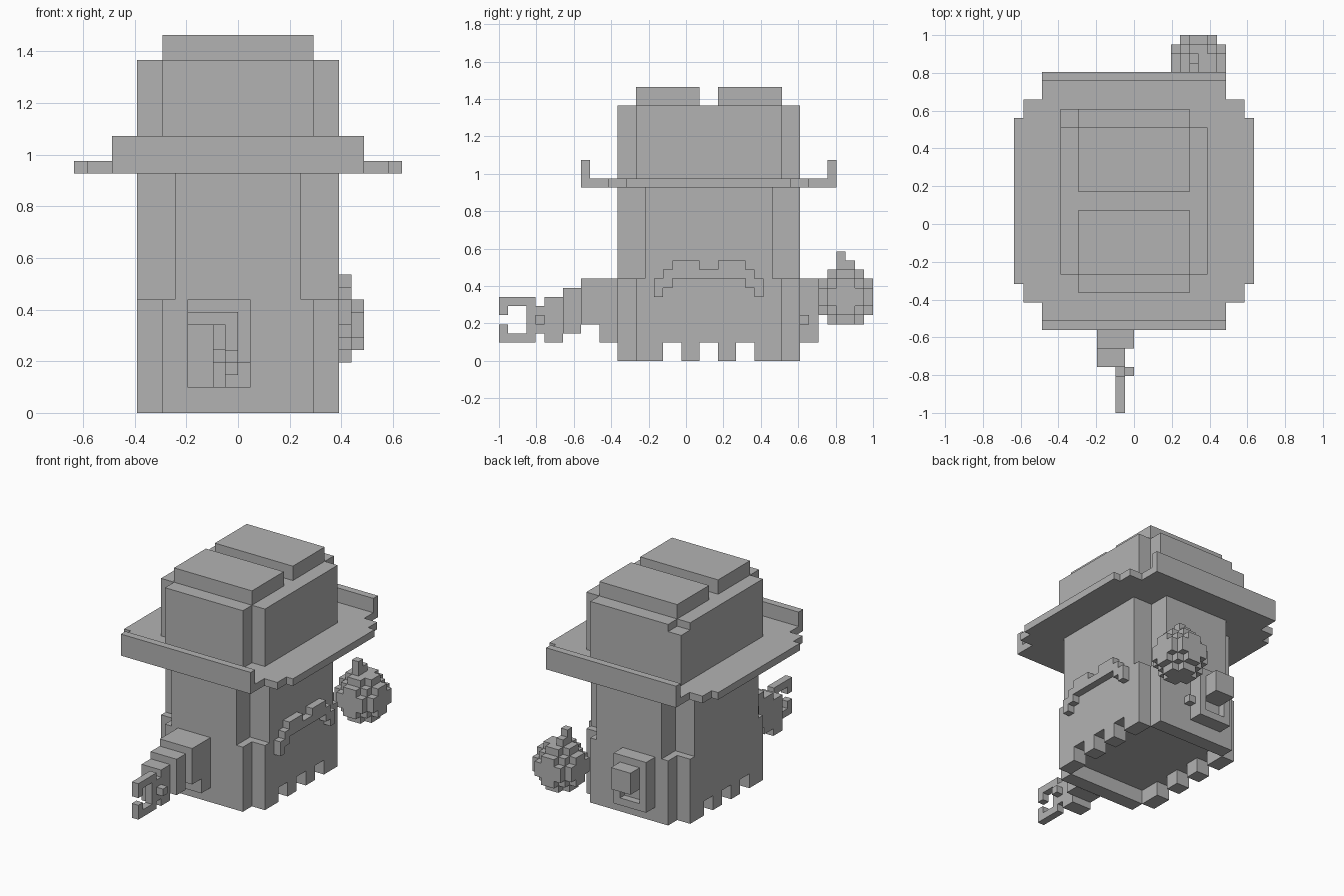
import bpy
import bmesh
import math
from itertools import product
from mathutils import Vector

UNIT = 2 / 41          # one block edge
DEPTH_OFFSET = 20.5    # block rows counted from the front tip

default_cube = bpy.data.objects.get("Cube")
if default_cube:
    bpy.data.objects.remove(default_cube, do_unlink=True)

grey = bpy.data.materials.new("plain grey")
grey.use_nodes = True
colour = (0.45, 0.45, 0.45, 1)
grey.diffuse_color = colour
grey.node_tree.nodes["Principled BSDF"].inputs["Base Color"].default_value = colour


def box(x, y, z):
    """Set of grid cells covering three half-open ranges."""
    return set(product(range(*x), range(*y), range(*z)))


def plus_shape(half, rows, notch, z):
    """Rectangular column with a square notch in every corner."""
    front, back = rows
    wide = box((-half, half), (front + notch, back - notch), z)
    deep = box((notch - half, half - notch), rows, z)
    return wide | deep


def build(name, cells):
    """Make one mesh from the outer faces of a set of grid cells."""
    bm = bmesh.new()
    corners = {}

    def corner(position):
        if position not in corners:
            x, y, z = position
            corners[position] = bm.verts.new(
                Vector((x, y - DEPTH_OFFSET, z)) * UNIT)
        return corners[position]

    for cell in cells:
        for axis, side in product(range(3), (0, 1)):
            neighbour = list(cell)
            neighbour[axis] += 1 if side else -1
            if tuple(neighbour) in cells:
                continue
            second, third = (axis + 1) % 3, (axis + 2) % 3
            loop = []
            for a, b in ((0, 0), (1, 0), (1, 1), (0, 1)):
                point = list(cell)
                point[axis] += side
                point[second] += a
                point[third] += b
                loop.append(corner(tuple(point)))
            bm.faces.new(loop if side else loop[::-1])

    # Merge coplanar squares into large flat faces
    bmesh.ops.dissolve_limit(bm, angle_limit=math.radians(1),
                             verts=bm.verts, edges=bm.edges)
    mesh = bpy.data.meshes.new(name)
    bm.to_mesh(mesh)
    bm.free()
    mesh.materials.append(grey)
    obj = bpy.data.objects.new(name, mesh)
    bpy.context.collection.objects.link(obj)
    return obj


# Body: wide base, slimmer corners above, hollow underside with toothed sides
rows = (13, 33)
body = plus_shape(8, rows, 2, (0, 9)) | plus_shape(8, rows, 3, (9, 19))
body -= box((-6, 6), (15, 31), (0, 2))
for gap in (18, 22, 26):
    body -= box((-8, 8), (gap, gap + 2), (0, 2))
build("body", body)

# Hat brim: stepped outline with upturned front and back edges
brim = set()
for half, front, back in ((13, 14, 32), (12, 12, 34), (10, 9, 37)):
    brim |= box((-half, half), (front, back), (19, 20))
for row in (9, 36):
    brim |= box((-10, 10), (row, row + 1), (19, 22))
build("hat_brim", brim)

# Hat crown with two raised pads and one filled back corner
crown = plus_shape(8, rows, 2, (20, 28))
crown |= box((-8, -6), (31, 33), (20, 27))
for row in (15, 24):
    crown |= box((-6, 6), (row, row + 7), (28, 30))
build("hat_crown", crown)

# Arched ornament on the side, symmetric about its middle
arch = set()
for step, (low, high) in enumerate([(7, 9), (8, 10)] + [(9, 11)] * 3 + [(9, 10)]):
    for row in (17 + step, 28 - step):
        arch |= box((8, 9), (row, row + 1), (low, high))
build("side_arch", arch)

# Front arm: cuff, sleeve and narrowing wrist blocks
arm = box((-4, 1), (11, 13), (2, 9))
arm |= box((-4, 1), (9, 11), (4, 9))
arm |= box((-4, 0), (7, 9), (3, 8))
arm |= box((-4, -1), (5, 7), (2, 7))
build("front_arm", arm)

# Open hook at the end of the arm, with a small peg
hook = box((-2, -1), (0, 4), (2, 7)) | box((-2, -1), (4, 5), (3, 6))
hook -= box((-2, -1), (1, 3), (3, 6))
hook -= box((-2, -1), (0, 1), (4, 5))
hook |= box((-1, 0), (4, 5), (4, 5))
build("hook", hook)

# Back cuff: hollow frame with a hand block and a small peg
cuff = box((-4, 1), (33, 35), (2, 9)) - box((-3, 0), (34, 35), (3, 8))
cuff |= box((-3, 0), (34, 37), (5, 8))
cuff |= box((1, 2), (33, 34), (4, 5))
build("back_hand", cuff)

# Round blocky ball with a short stepped stem
centre = Vector((7, 38, 7))
ball = {cell for cell in box((4, 10), (35, 41), (4, 10))
        if (Vector(cell) + Vector((0.5, 0.5, 0.5)) - centre).length < 3}
build("ball", ball)
build("ball_stem", box((6, 7), (37, 39), (10, 11)) | box((6, 7), (37, 38), (11, 12)))
